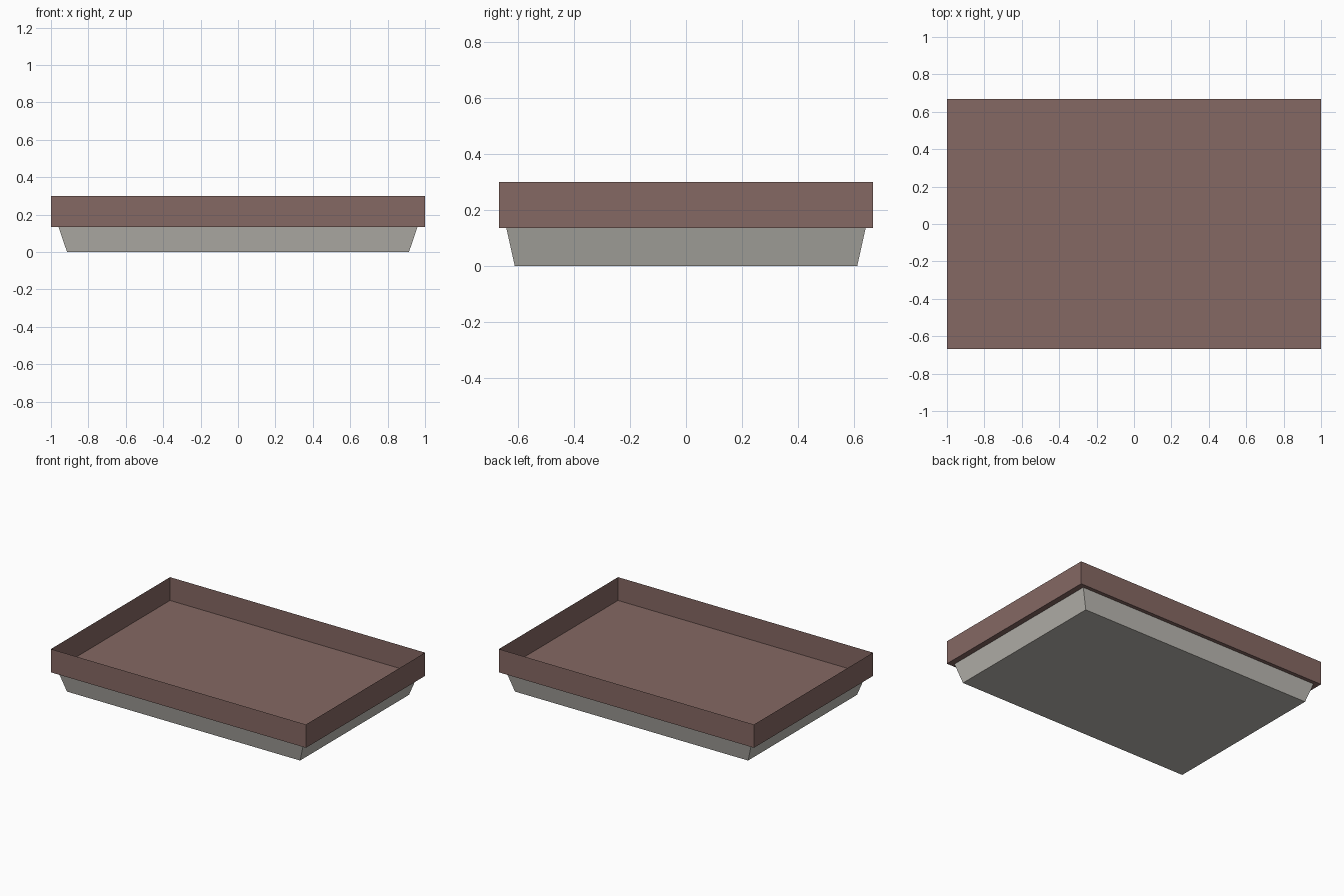
import bpy
import bmesh

cube = bpy.data.objects.get("Cube")
if cube:
    bpy.data.objects.remove(cube, do_unlink=True)


def make_material(name, rgb):
    mat = bpy.data.materials.new(name)
    mat.use_nodes = True
    color = (*rgb, 1.0)
    mat.diffuse_color = color
    mat.node_tree.nodes["Principled BSDF"].inputs["Base Color"].default_value = color
    return mat


def open_tray(name, bottom, top, z0, z1, mat):
    """Thin rectangular pan: a floor and four walls, open at the top.
    bottom and top are (half width, half depth)."""
    bm = bmesh.new()
    corners = [(-1, -1), (1, -1), (1, 1), (-1, 1)]
    low = [bm.verts.new((sx * bottom[0], sy * bottom[1], z0)) for sx, sy in corners]
    high = [bm.verts.new((sx * top[0], sy * top[1], z1)) for sx, sy in corners]
    bm.faces.new(low[::-1])
    for i in range(4):
        j = (i + 1) % 4
        bm.faces.new((low[i], low[j], high[j], high[i]))
    mesh = bpy.data.meshes.new(name)
    bm.to_mesh(mesh)
    bm.free()
    mesh.materials.append(mat)
    obj = bpy.data.objects.new(name, mesh)
    bpy.context.collection.objects.link(obj)
    return obj


brown = make_material("dusty brown", (0.235, 0.138, 0.125))
grey = make_material("warm grey", (0.50, 0.485, 0.445))

RIM_Z = 0.135  # height where the tray rests on its base

# Tapered base, closed from above by the tray floor
open_tray("tapered_base", (0.914, 0.61), (0.96, 0.64), 0, RIM_Z, grey)

# Straight-walled tray
open_tray("tray", (1.0, 0.667), (1.0, 0.667), RIM_Z, 0.30, brown)
